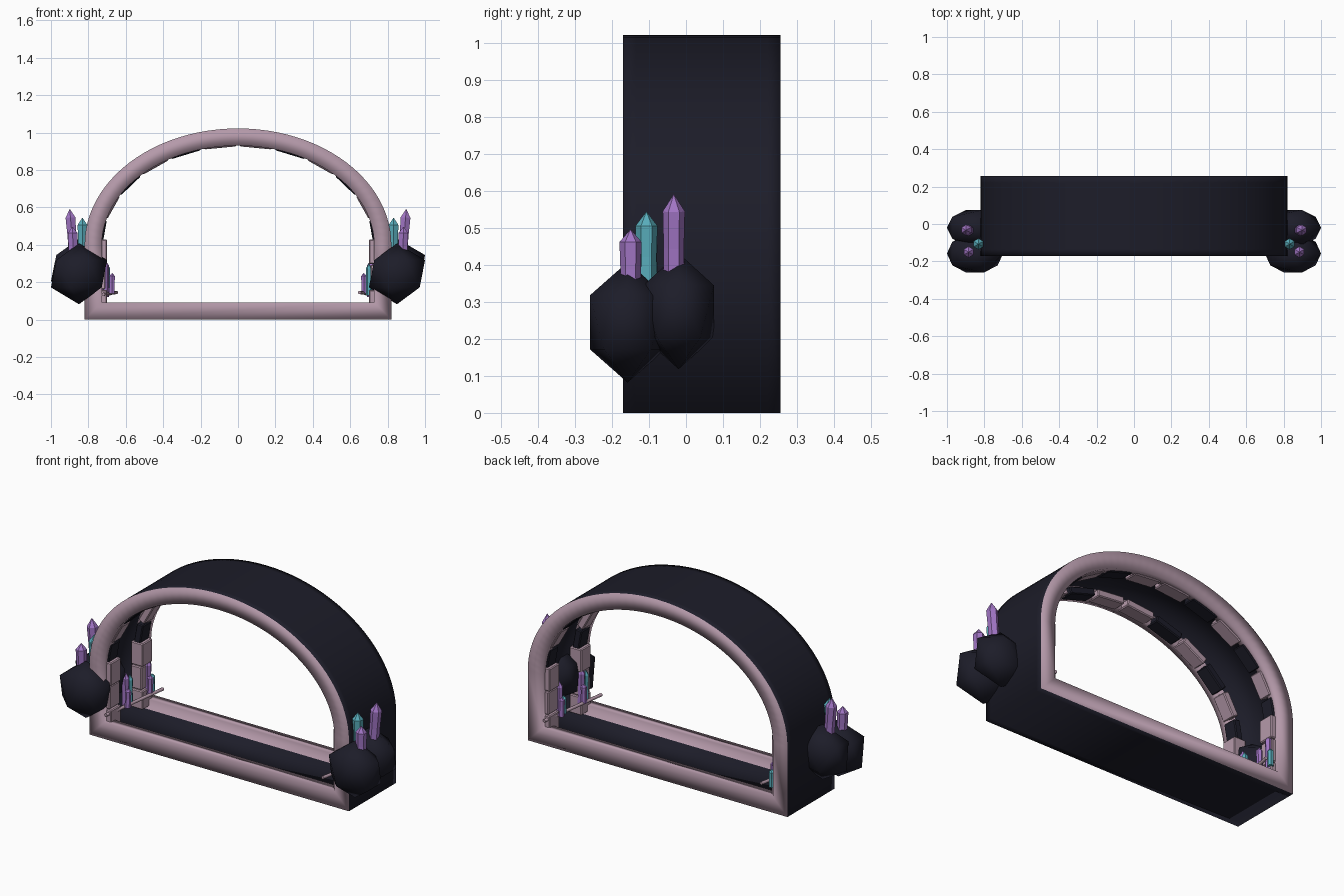
import bpy, bmesh, math
from mathutils import Vector, Matrix

cube = bpy.data.objects.get("Cube")
if cube:
    bpy.data.objects.remove(cube, do_unlink=True)


def material(name, rgb):
    m = bpy.data.materials.new(name)
    m.use_nodes = True
    m.diffuse_color = (*rgb, 1)
    bsdf = next(n for n in m.node_tree.nodes if n.type == 'BSDF_PRINCIPLED')
    bsdf.inputs["Base Color"].default_value = (*rgb, 1)
    bsdf.inputs["Roughness"].default_value = 0.8
    return m


DARK = material("dark slate", (0.012, 0.012, 0.022))
PINK = material("dusty pink", (0.46, 0.32, 0.40))
PURPLE = material("purple crystal", (0.36, 0.18, 0.56))
TEAL = material("teal crystal", (0.10, 0.42, 0.50))

HALF_W, SPRING, RISE = 0.82, 0.40, 0.622
FRONT, BACK = -0.17, 0.256


def finish(name, bm, mats, smooth_angle=0):
    bmesh.ops.recalc_face_normals(bm, faces=bm.faces)
    mesh = bpy.data.meshes.new(name)
    bm.to_mesh(mesh)
    bm.free()
    for mat in mats:
        mesh.materials.append(mat)
    ob = bpy.data.objects.new(name, mesh)
    bpy.context.collection.objects.link(ob)
    if smooth_angle:
        bpy.ops.object.select_all(action='DESELECT')
        ob.select_set(True)
        bpy.context.view_layer.objects.active = ob
        bpy.ops.object.shade_smooth_by_angle(angle=math.radians(smooth_angle))
    return ob


def arch_point(angle, d):
    return Vector(((HALF_W - d) * math.cos(angle), SPRING + (RISE - d) * math.sin(angle)))


def outline(d, n=48):
    # closed doorway outline, moved inwards by d
    pts = [arch_point(math.pi * i / n, d) for i in range(n + 1)]
    return pts + [Vector((d - HALF_W, d)), Vector((HALF_W - d, d))]


def sweep(name, profile, mats, smooth_angle):
    # profile of (inward offset, y, material index) carried around the doorway outline
    bm = bmesh.new()
    loops = [[bm.verts.new((p.x, y, p.y)) for p in outline(d)] for d, y, _ in profile]
    for a, b, (_, _, index) in zip(loops, loops[1:] + loops[:1], profile):
        for i in range(len(a)):
            j = (i + 1) % len(a)
            bm.faces.new((a[i], a[j], b[j], b[i])).material_index = index
    return finish(name, bm, mats, smooth_angle)


def block(name, centre, size, tilt, mat):
    bm = bmesh.new()
    bmesh.ops.create_cube(bm, size=1)
    bmesh.ops.scale(bm, vec=size, verts=bm.verts)
    bmesh.ops.bevel(bm, geom=bm.edges[:], offset=0.005, segments=1, affect='EDGES')
    bmesh.ops.transform(bm, verts=bm.verts,
                        matrix=Matrix.Translation(centre) @ Matrix.Rotation(tilt, 4, 'Y'))
    return finish(name, bm, [mat])


def crystal(name, base, tip, radius, mat):
    # six-sided shaft, slightly waisted, with a short pointed cap
    base, tip = Vector(base), Vector(tip)
    length = (tip - base).length
    bm = bmesh.new()
    rings = []
    for r, z in ((1, 0), (0.92, 0.5), (1, 0.84)):
        rings.append([bm.verts.new((r * radius * math.cos(k * math.pi / 3),
                                    r * radius * math.sin(k * math.pi / 3), z * length))
                      for k in range(6)])
    top = bm.verts.new((0, 0, length))
    for k in range(6):
        j = (k + 1) % 6
        for a, b in zip(rings, rings[1:]):
            bm.faces.new((a[k], a[j], b[j], b[k]))
        bm.faces.new((rings[-1][k], rings[-1][j], top))
    bm.faces.new(rings[0])
    turn = (tip - base).to_track_quat('Z', 'Y').to_matrix().to_4x4()
    bmesh.ops.transform(bm, verts=bm.verts, matrix=Matrix.Translation(base) @ turn)
    return finish(name, bm, [mat])


def rock(name, centre, size):
    bm = bmesh.new()
    bmesh.ops.create_icosphere(bm, subdivisions=1, radius=1)
    bmesh.ops.scale(bm, vec=size, verts=bm.verts)
    bmesh.ops.translate(bm, vec=centre, verts=bm.verts)
    return finish(name, bm, [DARK], 80)


def rod(name, start, end, radius):
    start, end = Vector(start), Vector(end)
    bm = bmesh.new()
    bmesh.ops.create_cone(bm, cap_ends=True, segments=8, radius1=radius, radius2=radius,
                          depth=(end - start).length)
    turn = (end - start).to_track_quat('Z', 'Y').to_matrix().to_4x4()
    bmesh.ops.transform(bm, verts=bm.verts,
                        matrix=Matrix.Translation((start + end) / 2) @ turn)
    return finish(name, bm, [PINK], 50)


# Tunnel: dark outside and lining, softly shaded pink rims at both ends
BAND, LINER, DEPTH, SOFT = 0.092, 0.035, 0.06, 0.035
dark, pink = 0, 1
sweep("tunnel", [(0, FRONT, pink), (BAND, FRONT, pink), (BAND, FRONT + DEPTH, pink),
                 (LINER, FRONT + DEPTH, dark), (LINER, BACK - DEPTH, pink),
                 (BAND, BACK - DEPTH, pink), (BAND, BACK, pink), (0, BACK, dark),
                 (0, BACK - SOFT, dark), (0, FRONT + SOFT, dark)], [DARK, PINK], 180)

# Stone blocks lining the arch and the jambs behind each rim
for label, yc in (("front", -0.10), ("back", 0.185)):
    for k in range(12):
        a = arch_point(math.pi * k / 12, 0.075)
        b = arch_point(math.pi * (k + 1) / 12, 0.075)
        chord = b - a
        mid = (a + b) / 2
        step = min(k, 11 - k)
        block(f"{label}_arch_stone_{k}", (mid.x, yc, mid.y),
              (chord.length * 0.88, 0.08, 0.04), -math.atan2(chord.y, chord.x),
              PINK if step % 2 else DARK)
    levels = (0.05, 0.16, 0.295, 0.43)
    for s in (-1, 1):
        for k, (z0, z1) in enumerate(zip(levels, levels[1:])):
            inner = 0.70 + 0.008 * (k % 2)
            block(f"{label}_jamb_stone_{k}", (s * (inner + 0.775) / 2, yc, (z0 + z1) / 2),
                  (0.775 - inner, 0.09, z1 - z0 - 0.004), 0, PINK)

for s, side in ((-1, "right"), (1, "left")):
    # Rocks on the outer wall
    rock(side + "_front_rock", (s * 0.85, -0.158, 0.245), (0.1677, 0.12, 0.163))
    rock(side + "_rear_rock", (s * 0.85, -0.02, 0.275), (0.1677, 0.112, 0.157))
    # Crystals growing from the rocks
    crystal(side + "_tall_crystal", (s * 0.875, -0.033, 0.30), (s * 0.90, -0.033, 0.592), 0.030, PURPLE)
    crystal(side + "_short_crystal", (s * 0.88, -0.15, 0.28), (s * 0.885, -0.15, 0.497), 0.030, PURPLE)
    crystal(side + "_teal_crystal", (s * 0.83, -0.107, 0.30), (s * 0.832, -0.107, 0.545), 0.030, TEAL)
    # Crystals inside, standing along the wall, turned half round from side to side
    for y, teal_top in ((0.0, 0.30), (0.20, 0.23)) if s < 0 else ((-0.07, 0.30), (0.13, 0.23)):
        crystal(side + "_inner_crystal", (s * 0.71, y, 0.12), (s * 0.71, y, 0.32), 0.021, PURPLE)
        crystal(side + "_inner_small_crystal", (s * 0.675, y + s * 0.03, 0.14),
                (s * 0.672, y + s * 0.03, 0.25), 0.017, PURPLE)
        crystal(side + "_inner_teal_crystal", (s * 0.70, y - s * 0.025, 0.13),
                (s * 0.70, y - s * 0.025, teal_top), 0.017, TEAL)
    # Slanted rod carrying the inner crystals
    mid_y = (FRONT + BACK) / 2
    rod(side + "_inner_rod", (s * 0.72, mid_y + s * 0.208, 0.135),
        (s * 0.65, mid_y - s * 0.208, 0.145), 0.009)
